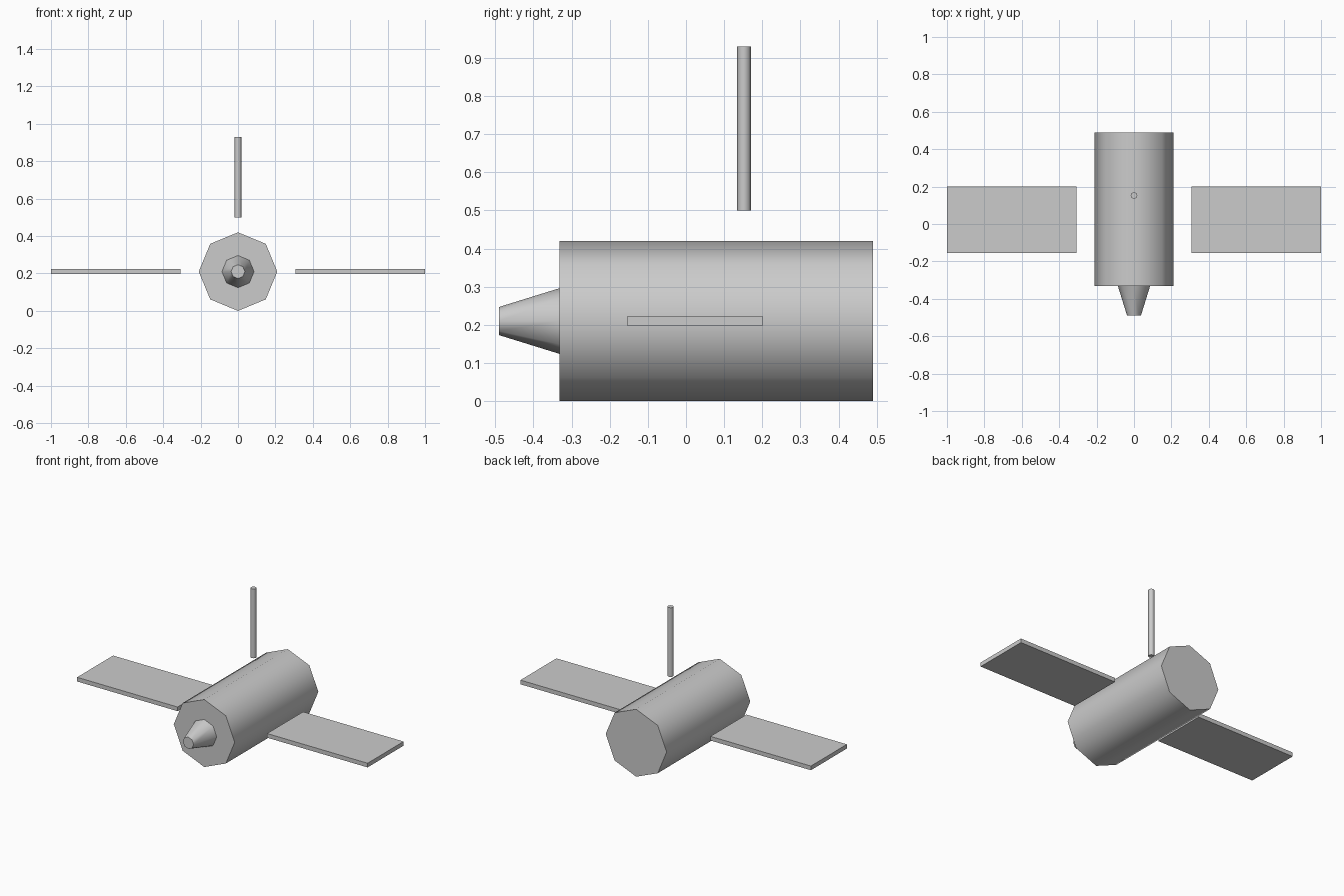
import bpy
from math import radians

if "Cube" in bpy.data.objects:
    bpy.data.objects.remove(bpy.data.objects["Cube"])

AXIS_Z = 0.21


def tube(name, r1, r2, depth, location, rotation=(0, 0, 0)):
    """Eight-sided smooth tube or cone, sharp at its caps."""
    bpy.ops.mesh.primitive_cone_add(vertices=8, radius1=r1, radius2=r2, depth=depth,
                                    location=location, rotation=rotation)
    obj = bpy.context.object
    obj.name = name
    bpy.ops.object.shade_smooth_by_angle(angle=radians(55))
    return obj


def slab(name, size, location):
    bpy.ops.mesh.primitive_cube_add(size=1, location=location)
    obj = bpy.context.object
    obj.name = name
    obj.scale = size
    bpy.ops.object.transform_apply(location=False, rotation=False, scale=True)
    return obj


# Main body and front nozzle lie along y, wide end of the nozzle at the body
along_y = (radians(90), 0, 0)
tube("body", 0.21, 0.21, 0.822, (0, 0.079, AXIS_Z), along_y)
tube("nozzle", 0.086, 0.037, 0.158, (0, -0.411, AXIS_Z), along_y)

# Antenna floating above the body
tube("antenna", 0.018, 0.018, 0.43, (0, 0.152, 0.715))

# Solar panels, one on each side
for side, label in ((-1, "left"), (1, "right")):
    slab(label + "_solar_panel", (0.692, 0.354, 0.026), (side * 0.654, 0.023, AXIS_Z))
